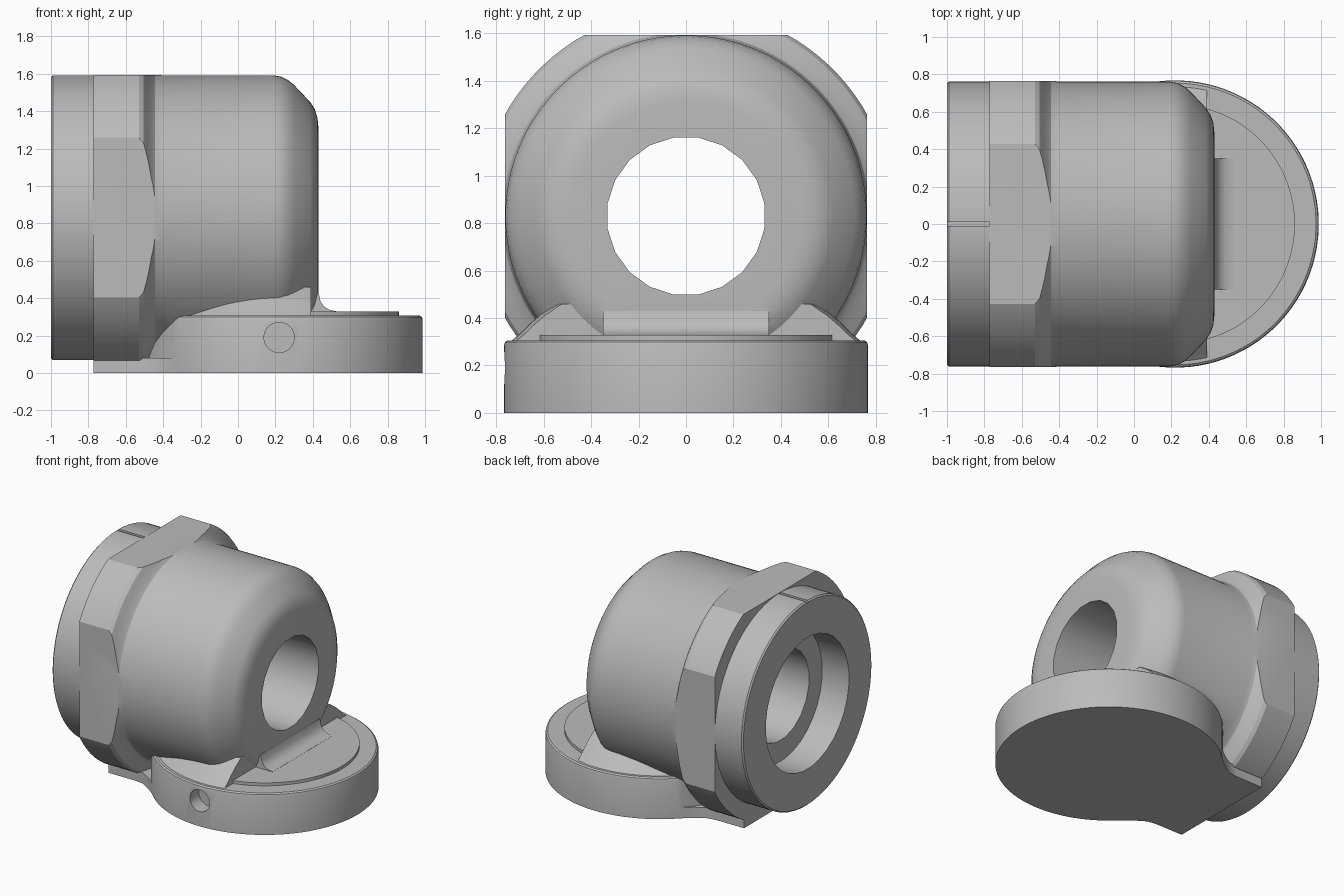
import bpy, bmesh, math
from mathutils import Vector

if "Cube" in bpy.data.objects:
    bpy.data.objects.remove(bpy.data.objects["Cube"], do_unlink=True)

steel = bpy.data.materials.new("cast_grey")
steel.use_nodes = True
grey = (0.5, 0.5, 0.5, 1)
steel.diffuse_color = grey
steel.node_tree.nodes["Principled BSDF"].inputs["Base Color"].default_value = grey

AXIS_Z = 0.83      # height of the bore axis
DISC_X = 0.22      # centre of the round foot


def finish(name, bm):
    bmesh.ops.recalc_face_normals(bm, faces=bm.faces)
    mesh = bpy.data.meshes.new(name)
    bm.to_mesh(mesh)
    bm.free()
    mesh.materials.append(steel)
    ob = bpy.data.objects.new(name, mesh)
    bpy.context.collection.objects.link(ob)
    return ob


def lathe(name, profile, axis, centre, seg=96):
    """Solid of revolution from (distance along axis, radius) points."""
    bm = bmesh.new()
    rings = []
    for t, r in profile:
        ring = []
        for i in range(seg):
            a = 2 * math.pi * (i + 0.5) / seg
            u, v = r * math.cos(a), r * math.sin(a)
            p = {"x": (t, u, v), "y": (u, t, v), "z": (u, v, t)}[axis]
            ring.append(bm.verts.new(Vector(p) + Vector(centre)))
        rings.append(ring)
    for a, b in zip(rings, rings[1:]):
        for i in range(seg):
            j = (i + 1) % seg
            bm.faces.new((a[i], a[j], b[j], b[i]))
    bm.faces.new(rings[0])
    bm.faces.new(rings[-1])
    return finish(name, bm)


def prism(name, points, axis, lo, hi):
    """Extrude an outline along y (xz points) or z (xy points)."""
    bm = bmesh.new()
    place = (lambda p, t: (p[0], t, p[1])) if axis == "y" else (lambda p, t: (p[0], p[1], t))
    a = [bm.verts.new(place(p, lo)) for p in points]
    b = [bm.verts.new(place(p, hi)) for p in points]
    bm.faces.new(a)
    bm.faces.new(b)
    for i in range(len(a)):
        j = (i + 1) % len(a)
        bm.faces.new((a[i], a[j], b[j], b[i]))
    return finish(name, bm)


def box(name, x0, x1, y0, y1, z0, z1):
    return prism(name, [(x0, y0), (x1, y0), (x1, y1), (x0, y1)], "z", z0, z1)


def combine(target, tool, operation):
    mod = target.modifiers.new(operation, "BOOLEAN")
    mod.operation = operation
    mod.solver = "EXACT"
    mod.object = tool
    bpy.context.view_layer.objects.active = target
    bpy.ops.object.modifier_apply(modifier=mod.name)
    bpy.data.objects.remove(tool, do_unlink=True)


# Barrel with end ring, wrench collar and rounded nose
axis = (0, 0, AXIS_Z)
housing = lathe("housing", [
    (-1, 0.752), (-0.99, 0.762), (-0.772, 0.762), (-0.772, 0.876),
    (-0.53, 0.876), (-0.505, 0.862), (-0.485, 0.83), (-0.465, 0.795), (-0.445, 0.773),
    (-0.41, 0.762), (0.19, 0.762), (0.23, 0.755), (0.27, 0.735), (0.3, 0.71),
    (0.385, 0.62), (0.41, 0.582), (0.425, 0.535), (0.43, 0.485)], "x", axis)
flats = box("collar_flats", -1.2, 0.6, -0.764, 0.764, AXIS_Z - 0.764, AXIS_Z + 0.764)
combine(housing, flats, "INTERSECT")

# Round foot and its raised pad
foot_at = (DISC_X, 0, 0)
combine(housing, lathe("foot", [(0, 0.768), (0.285, 0.768), (0.298, 0.764), (0.306, 0.753)],
                       "z", foot_at), "UNION")
combine(housing, lathe("foot_pad", [(0.2, 0.64), (0.328, 0.64)], "z", foot_at), "UNION")

# Flared neck between foot and barrel, open over the front seat
neck = lathe("neck", [(0.2, 0.762), (0.285, 0.762), (0.305, 0.735), (0.33, 0.705),
                      (0.37, 0.665), (0.41, 0.62), (0.46, 0.55)], "z", foot_at)
combine(neck, box("seat_cutter", 0.39, 1.2, -1, 1, 0, 1), "DIFFERENCE")
combine(housing, neck, "UNION")

# Cove under the nose
combine(housing, prism("nose_cove", [
    (0.3, 0.25), (0.53, 0.25), (0.53, 0.329), (0.49, 0.337), (0.46, 0.355),
    (0.44, 0.385), (0.431, 0.43), (0.3, 0.43)], "y", -0.35, 0.35), "UNION")

# Thin tail under the collar, widening into the foot
side = [(-0.772, 0.42), (-0.55, 0.42), (-0.48, 0.43), (-0.4, 0.48), (-0.3, 0.56), (0, 0.6)]
outline = side + [(x, -y) for x, y in reversed(side)]
combine(housing, prism("tail", outline, "z", 0, 0.08), "UNION")

# Bore, counterbore, pin hole and index notch
combine(housing, lathe("bore", [(-1.2, 0.335), (0.8, 0.335)], "x", axis, 20), "DIFFERENCE")
combine(housing, lathe("counterbore", [(-1.2, 0.49), (-0.78, 0.49)], "x", axis, 32), "DIFFERENCE")
combine(housing, lathe("pin_hole", [(-1, 0.081), (-0.66, 0.081)], "y", (DISC_X, 0, 0.19), 24),
        "DIFFERENCE")
combine(housing, box("notch", -1.1, -0.772, -0.012, 0.012, AXIS_Z + 0.745, 1.8), "DIFFERENCE")

# Smooth shading with crisp machined edges
bpy.ops.object.select_all(action="DESELECT")
housing.select_set(True)
bpy.context.view_layer.objects.active = housing
bpy.ops.object.shade_smooth_by_angle(angle=math.radians(28))
